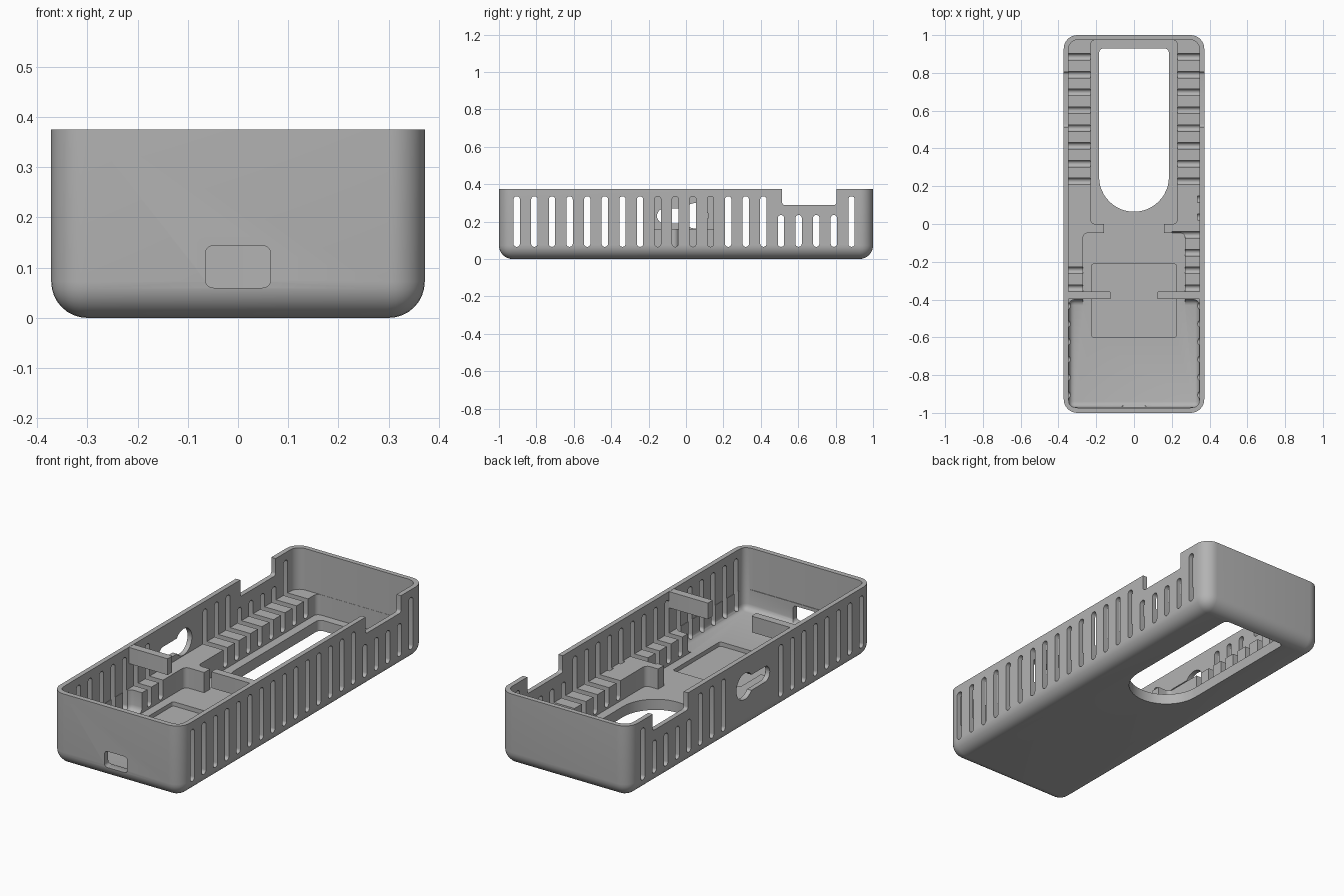
import bpy, bmesh, math

old = bpy.data.objects.get("Cube")
if old:
    bpy.data.objects.remove(old, do_unlink=True)

grey = bpy.data.materials.new("plain grey")
grey.use_nodes = True
grey.diffuse_color = (0.45, 0.45, 0.45, 1)
grey.node_tree.nodes["Principled BSDF"].inputs["Base Color"].default_value = grey.diffuse_color


def to_object(bm, name):
    bmesh.ops.recalc_face_normals(bm, faces=bm.faces[:])
    mesh = bpy.data.meshes.new(name)
    bm.to_mesh(mesh)
    bm.free()
    mesh.materials.append(grey)
    ob = bpy.data.objects.new(name, mesh)
    bpy.context.scene.collection.objects.link(ob)
    return ob


def rounded_rect(u0, u1, v0, v1, r, steps=6):
    pts = []
    corners = [(u1 - r, v1 - r), (u0 + r, v1 - r), (u0 + r, v0 + r), (u1 - r, v0 + r)]
    for i, (cu, cv) in enumerate(corners):
        for k in range(steps + 1):
            a = (i + k / steps) * math.pi / 2
            pts.append((cu + r * math.cos(a), cv + r * math.sin(a)))
    return pts


def add_prism(bm, pts, axis, lo, hi):
    """Extrude a 2D outline along one axis."""
    place = {"x": lambda u, v, w: (w, u, v),
             "y": lambda u, v, w: (u, w, v),
             "z": lambda u, v, w: (u, v, w)}[axis]
    verts = [bm.verts.new(place(u, v, lo)) for u, v in pts]
    face = bm.faces.new(verts)
    ext = bmesh.ops.extrude_face_region(bm, geom=[face])
    for v in ext["geom"]:
        if isinstance(v, bmesh.types.BMVert):
            v.co["xyz".index(axis)] = hi
    bmesh.ops.remove_doubles(bm, verts=bm.verts[:], dist=1e-5)


def prism(name, pts, axis, lo, hi):
    bm = bmesh.new()
    add_prism(bm, pts, axis, lo, hi)
    return to_object(bm, name)


def tub(name, x, y0, y1, z0, z1, r, segs=8):
    """Box with rounded upright and bottom edges."""
    bm = bmesh.new()
    bmesh.ops.create_cube(bm, size=1)
    for v in bm.verts:
        v.co = (v.co.x * 2 * x, (y0 + y1) / 2 + v.co.y * (y1 - y0),
                (z0 + z1) / 2 + v.co.z * (z1 - z0))
    edges = [e for e in bm.edges if min(v.co.z for v in e.verts) < z0 + 1e-4]
    bmesh.ops.bevel(bm, geom=edges, offset=r, segments=segs, profile=0.5, affect="EDGES")
    return to_object(bm, name)


def combine(body, other, operation="DIFFERENCE"):
    mod = body.modifiers.new("cut", "BOOLEAN")
    mod.operation, mod.solver, mod.object = operation, "EXACT", other
    deps = bpy.context.evaluated_depsgraph_get()
    mesh = bpy.data.meshes.new_from_object(body.evaluated_get(deps))
    body.modifiers.remove(mod)
    body.data = mesh
    bpy.data.objects.remove(other, do_unlink=True)


TOP = 0.375
FLOOR = 0.055
LEDGE = 0.16
OVER = 0.6

# Outer case
case = tub("case", 0.372, -1, 1, 0, TOP, 0.072)

# Hollow above the ledges, front bay, pocket, neck and rear channel
combine(case, prism("hollow", rounded_rect(-0.347, 0.347, -0.973, 0.975, 0.05), "z", LEDGE, OVER))
combine(case, tub("front_bay", 0.345, -0.97, -0.4, FLOOR, OVER, 0.03, 4))
combine(case, prism("pocket", rounded_rect(-0.27, 0.27, -0.46, -0.048, 0.025), "z", FLOOR, OVER))
combine(case, prism("neck", rounded_rect(-0.16, 0.16, -0.1, 0.05, 0.01), "z", FLOOR, OVER))
combine(case, prism("channel", rounded_rect(-0.23, 0.23, 0, 0.974, 0.025), "z", FLOOR, OVER))
combine(case, prism("recess", rounded_rect(-0.225, 0.225, -0.6, -0.212, 0.012), "z", 0.033, 0.2))

# Floor opening with one round end
half = 0.185
arc = [math.pi * (1 + k / 24) for k in range(25)]
outline = [(half * math.cos(a), 0.25 + half * math.sin(a)) for a in arc]
outline += rounded_rect(-half, half, 0.5, 0.93, 0.025)[:14]
combine(case, prism("opening", outline, "z", -0.1, 0.3))

# Port in the front wall
combine(case, prism("port", rounded_rect(-0.065, 0.065, 0.06, 0.144, 0.016), "y", -1.1, -0.95))

# Vent slots; most also pass through the ledges
for side in (-1, 1):
    bm = bmesh.new()
    for i in range(20):
        y = -0.905 + i * 0.0942
        if side < 0 and 8 <= i <= 11:
            continue
        wall_only = i in (10, 11)
        top = 0.235 if 15 <= i <= 18 else 0.335
        inner = 0.335 if wall_only else 0.2
        add_prism(bm, rounded_rect(y - 0.017, y + 0.017, 0.065, top, 0.0165),
                  "x", side * inner, side * 0.45)
    combine(case, to_object(bm, "slots"))
    # Notch in the rim
    combine(case, prism("notch", rounded_rect(0.514, 0.804, 0.288, OVER, 0.014),
                        "x", side * 0.3, side * 0.45))

# Keyhole in one side wall
combine(case, prism("key_round", rounded_rect(-0.018, 0.118, 0.163, 0.299, 0.0679, 8), "x", -0.45, -0.3))
combine(case, prism("key_slot", rounded_rect(-0.155, 0.06, 0.19, 0.27, 0.0395), "x", -0.45, -0.3))

# Retaining arms
for side in (-1, 1):
    xs = sorted((side * 0.125, side * 0.36))
    combine(case, prism("arm", rounded_rect(xs[0], xs[1], -0.398, -0.358, 0.004, 2),
                        "z", 0.29, TOP - 0.001), "UNION")

bpy.ops.object.select_all(action="DESELECT")
case.select_set(True)
bpy.context.view_layer.objects.active = case
bpy.ops.object.shade_smooth_by_angle(angle=math.radians(35))
